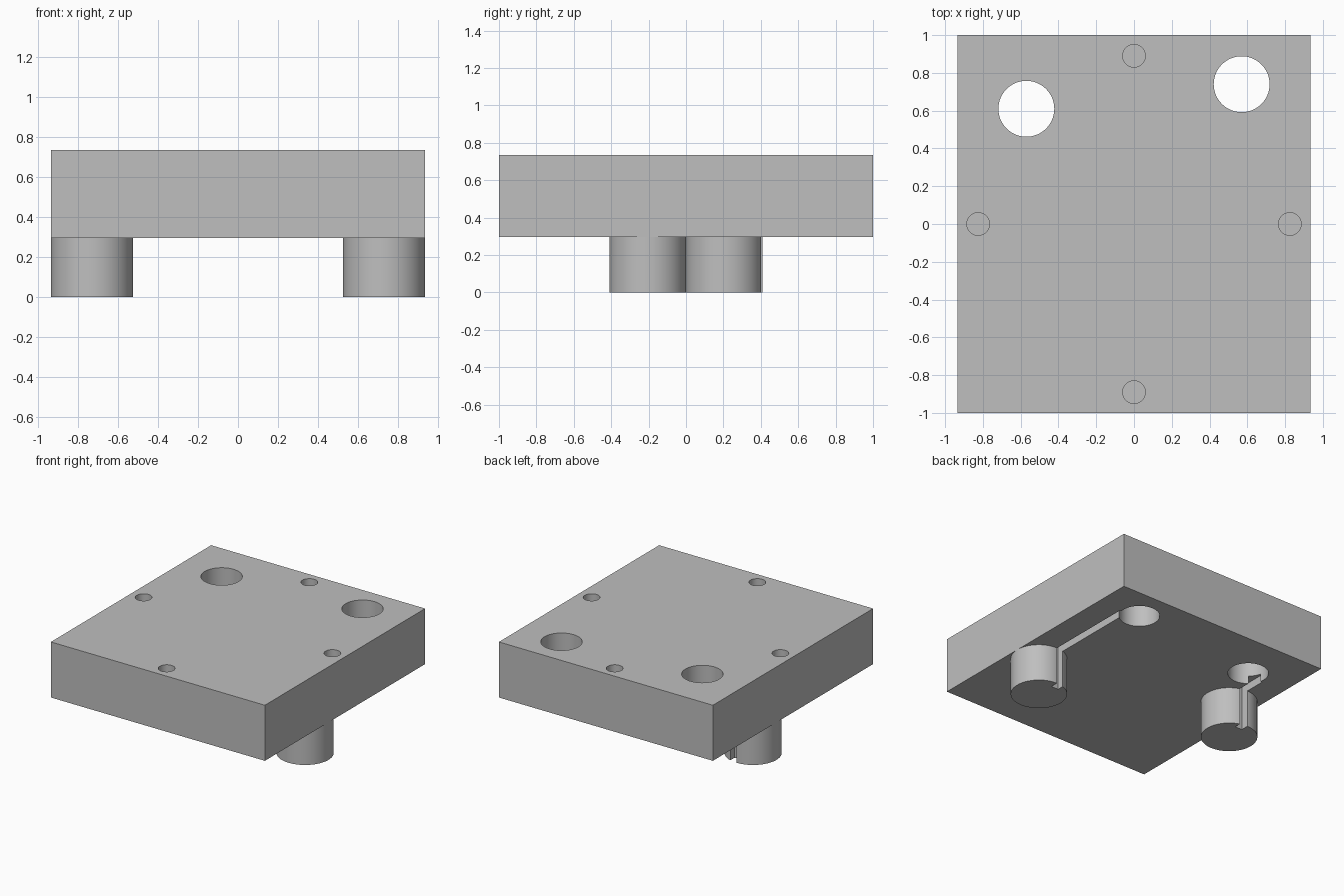
import bpy
import math

cube = bpy.data.objects.get("Cube")
if cube:
    bpy.data.objects.remove(cube, do_unlink=True)

BASE, TOP = 0.296, 0.735          # underside and top of the plate
HALF_X, HALF_Y = 0.935, 1.0
PEG_X, PEG_Y, PEG_R = 0.73, 0.205, 0.205
HOLE_X, HOLE_R = 0.57, 0.148
GROOVE = 0.062                    # groove width and depth
SCREW_R, SCREW_DEPTH = 0.06, 0.22

grey = bpy.data.materials.new("plain_grey")
grey.use_nodes = True
colour = (0.52, 0.52, 0.52, 1)
grey.diffuse_color = colour
grey.node_tree.nodes["Principled BSDF"].inputs["Base Color"].default_value = colour


def box(name, lo, hi):
    mid = [(a + b) / 2 for a, b in zip(lo, hi)]
    bpy.ops.mesh.primitive_cube_add(size=1, location=mid)
    obj = bpy.context.object
    obj.name = name
    obj.scale = [b - a for a, b in zip(lo, hi)]
    bpy.ops.object.transform_apply(location=False, rotation=False, scale=True)
    obj.data.materials.append(grey)
    return obj


def cylinder(name, x, y, radius, z0, z1):
    bpy.ops.mesh.primitive_cylinder_add(
        vertices=64, radius=radius, depth=z1 - z0, location=(x, y, (z0 + z1) / 2))
    obj = bpy.context.object
    obj.name = name
    obj.data.materials.append(grey)
    return obj


def cut(target, cutter):
    cutter.hide_render = True
    mod = target.modifiers.new("cut", 'BOOLEAN')
    mod.operation = 'DIFFERENCE'
    mod.solver = 'EXACT'
    mod.object = cutter
    bpy.context.view_layer.objects.active = target
    bpy.ops.object.modifier_apply(modifier=mod.name)
    bpy.data.objects.remove(cutter, do_unlink=True)


def smooth(obj):
    bpy.ops.object.select_all(action='DESELECT')
    obj.select_set(True)
    bpy.context.view_layer.objects.active = obj
    bpy.ops.object.shade_smooth_by_angle(angle=math.radians(30))


plate = box("plate", (-HALF_X, -HALF_Y, BASE), (HALF_X, HALF_Y, TOP))

# Blind screw holes near the middle of each edge
for x, y in ((0, 0.89), (0, -0.89), (0.825, 0), (-0.825, 0)):
    cut(plate, cylinder("screw_hole", x, y, SCREW_R, TOP - SCREW_DEPTH, TOP + 0.1))

# Each side: a through hole, a slotted peg and a groove joining them
for name, side, peg_y, hole_y in (("left", 1, -PEG_Y, 0.74),
                                  ("right", -1, PEG_Y, 0.61)):
    cut(plate, cylinder("through_hole", side * HOLE_X, hole_y, HOLE_R, BASE - 0.1, TOP + 0.1))

    xs = sorted((side * PEG_X, side * (PEG_X - GROOVE)))
    slot_y = peg_y + PEG_R - GROOVE
    cut(plate, box("groove", (xs[0], slot_y, BASE - 0.1),
                   (xs[1], hole_y - 0.03, BASE + GROOVE)))

    peg = cylinder(name + "_peg", side * PEG_X, peg_y, PEG_R, 0, BASE)
    cut(peg, box("peg_slot", (xs[0], slot_y, -0.1),
                 (xs[1], peg_y + PEG_R + 0.1, BASE + 0.1)))
    smooth(peg)

smooth(plate)
